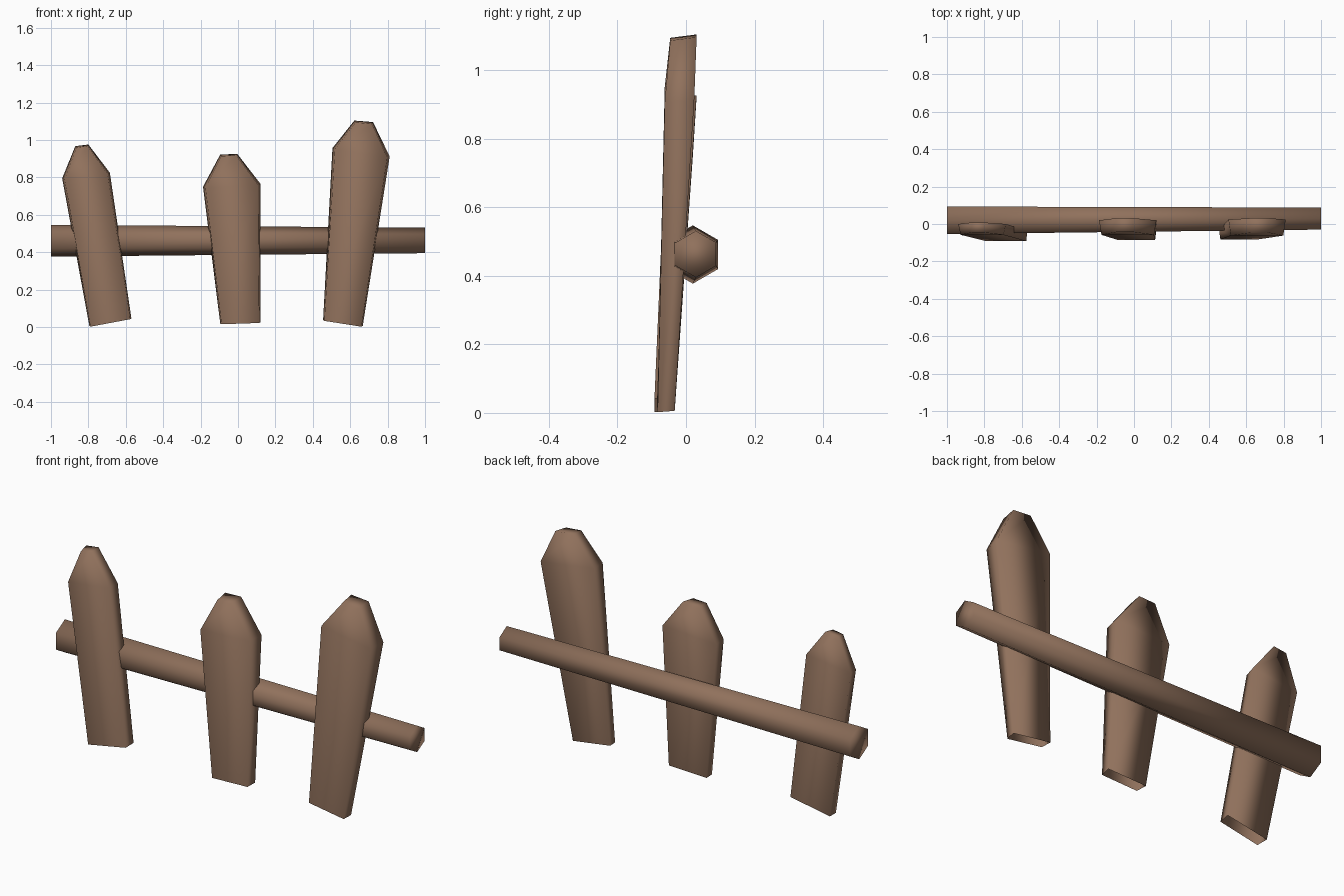
import bpy, bmesh, math

if "Cube" in bpy.data.objects:
    bpy.data.objects.remove(bpy.data.objects["Cube"])

wood = bpy.data.materials.new("brown wood")
wood.diffuse_color = (0.28, 0.165, 0.107, 1)
wood.use_nodes = True
wood.node_tree.nodes["Principled BSDF"].inputs["Base Color"].default_value = wood.diffuse_color


def loft(name, rings, cap_start, cap_end):
    """Skin a list of equal-length point rings into one smooth-shaded object."""
    bm = bmesh.new()
    loops = [[bm.verts.new(p) for p in ring] for ring in rings]
    n = len(loops[0])
    for a, b in zip(loops, loops[1:]):
        for i in range(n):
            j = (i + 1) % n
            bm.faces.new((a[i], a[j], b[j], b[i]))
    if cap_start:
        bm.faces.new(loops[0][::-1])
    if cap_end:
        bm.faces.new(loops[-1])
    bmesh.ops.recalc_face_normals(bm, faces=bm.faces)
    for f in bm.faces:
        f.smooth = True
    me = bpy.data.meshes.new(name)
    bm.to_mesh(me)
    bm.free()
    me.materials.append(wood)
    ob = bpy.data.objects.new(name, me)
    bpy.context.collection.objects.link(ob)
    return ob


# Tapered six-sided rail, corners at top and bottom
def hexagon(x, y, z, r):
    return [(x, y + r * math.sin(math.pi * k / 3), z + r * math.cos(math.pi * k / 3))
            for k in range(6)]


loft("rail", [hexagon(-1, 0.02, 0.462, 0.085), hexagon(1, 0.029, 0.463, 0.068)], True, True)


# Pickets: trapezoid section, front a little narrower, open underneath
def section(xl, zl, xr, zr, yf, yb, inset, dz):
    return [(xl + inset, yf, zl - dz), (xr - inset, yf, zr - dz),
            (xr, yb, zr), (xl, yb, zl)]


# each level: left x, z, right x, z, front y, back y, front inset, front drop
pickets = {
    "left_picket": [(-0.795, 0.007, -0.57, 0.047, -0.092, -0.035, 0.006, 0.005),
                    (-0.94, 0.795, -0.685, 0.825, -0.058, 0.0, 0.013, 0.006),
                    (-0.87, 0.967, -0.80, 0.976, -0.045, 0.008, 0.007, 0.008)],
    "middle_picket": [(-0.095, 0.019, 0.12, 0.026, -0.085, -0.032, 0.007, 0.004),
                      (-0.187, 0.75, 0.12, 0.766, -0.058, 0.02, 0.013, 0.006),
                      (-0.095, 0.922, -0.004, 0.926, -0.042, 0.031, 0.007, 0.008)],
    "right_picket": [(0.455, 0.037, 0.667, 0.006, -0.083, -0.033, 0.007, 0.004),
                     (0.505, 0.957, 0.811, 0.912, -0.062, 0.024, 0.013, 0.006),
                     (0.622, 1.104, 0.722, 1.096, -0.046, 0.031, 0.007, 0.01)],
}
for name, levels in pickets.items():
    loft(name, [section(*lv) for lv in levels], False, True)
